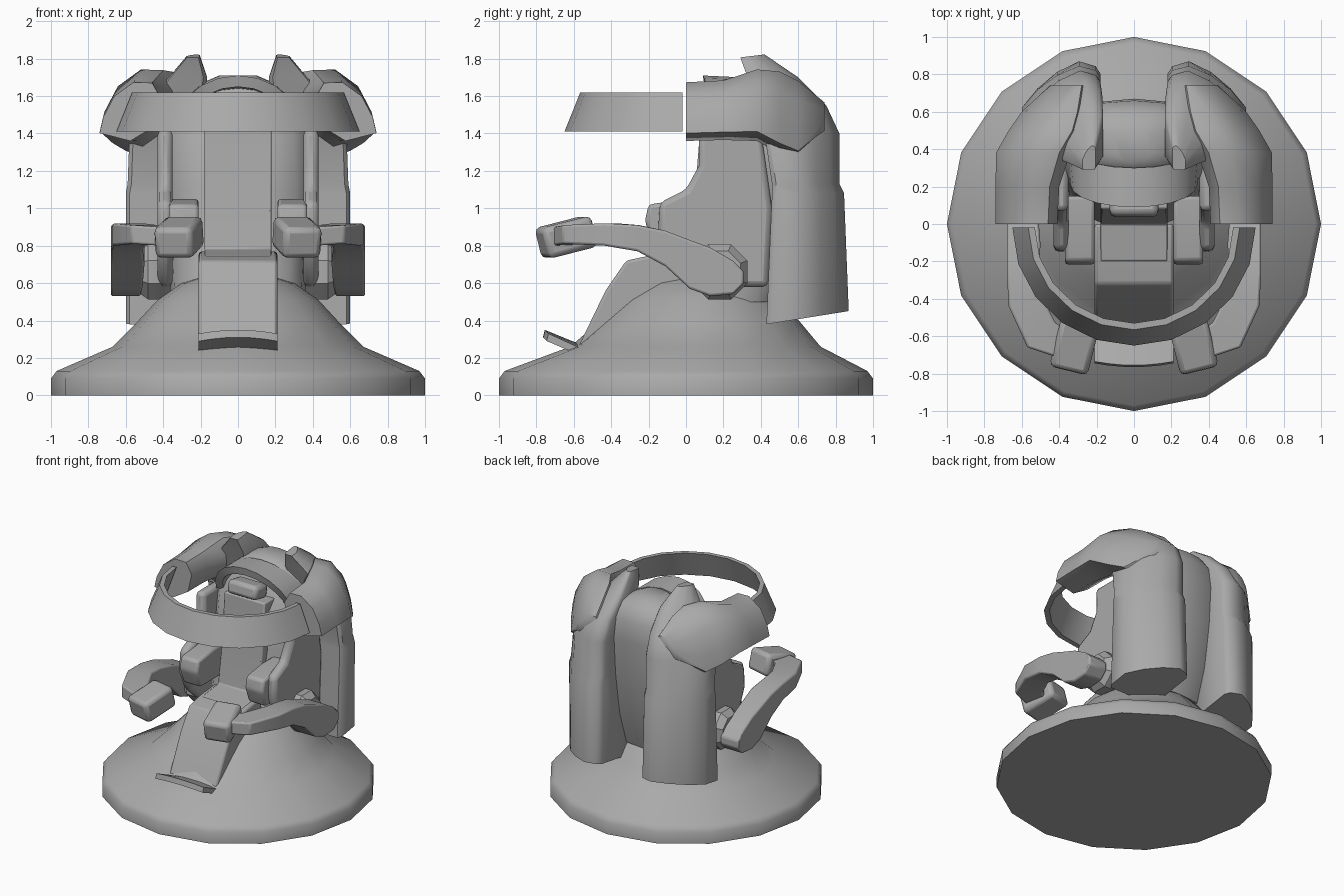
import bpy, bmesh, math
from math import cos, sin, pi
from mathutils import Matrix

if "Cube" in bpy.data.objects:
    bpy.data.objects.remove(bpy.data.objects["Cube"])

grey = bpy.data.materials.new("mid grey")
grey.use_nodes = True
grey.diffuse_color = (0.4, 0.4, 0.4, 1)
grey.node_tree.nodes["Principled BSDF"].inputs["Base Color"].default_value = (0.4, 0.4, 0.4, 1)


def finish(name, bm, mirror=False, bevel=0.0, angle=35):
    bmesh.ops.recalc_face_normals(bm, faces=bm.faces)
    mesh = bpy.data.meshes.new(name)
    bm.to_mesh(mesh)
    bm.free()
    mesh.materials.append(grey)
    ob = bpy.data.objects.new(name, mesh)
    bpy.context.collection.objects.link(ob)
    if bevel:
        mod = ob.modifiers.new("Bevel", "BEVEL")
        mod.width, mod.segments, mod.limit_method = bevel, 2, "ANGLE"
    if mirror:
        mod = ob.modifiers.new("Mirror", "MIRROR")
        mod.use_mirror_merge = False
    bpy.ops.object.select_all(action="DESELECT")
    ob.select_set(True)
    bpy.context.view_layer.objects.active = ob
    bpy.ops.object.shade_smooth_by_angle(angle=math.radians(angle))


def loft(name, rings, **kw):
    """Skin a list of equal-length point rings and cap both ends."""
    bm = bmesh.new()
    rows = [[bm.verts.new(p) for p in ring] for ring in rings]
    n = len(rows[0])
    for a, b in zip(rows, rows[1:]):
        for i in range(n):
            j = (i + 1) % n
            bm.faces.new((a[i], a[j], b[j], b[i]))
    bm.faces.new(rows[0])
    bm.faces.new(rows[-1])
    finish(name, bm, **kw)


def extrude(name, profile, x0, x1, **kw):
    """Side profile (y, z) extruded across x."""
    loft(name, [[(x, y, z) for y, z in profile] for x in (x0, x1)], **kw)


def box(name, centre, size, pitch=0, yaw=0, **kw):
    bm = bmesh.new()
    turn = Matrix.Rotation(math.radians(yaw), 4, "Z") @ Matrix.Rotation(math.radians(pitch), 4, "X")
    bmesh.ops.create_cube(bm, size=1, matrix=Matrix.Translation(centre) @ turn @ Matrix.Diagonal((*size, 1)))
    finish(name, bm, **kw)


def oval(w, y0, y1, z, n=16, power=0.8):
    """Slightly squared oval ring, centred on x."""
    pts = []
    for i in range(n):
        c, s = cos(2 * pi * i / n), sin(2 * pi * i / n)
        px = math.copysign(abs(c) ** power, c)
        py = math.copysign(abs(s) ** power, s)
        pts.append((px * w, (y0 + y1) / 2 + py * (y1 - y0) / 2, z))
    return pts


# Round base flaring up into a dome
levels = [(1, 0, 0), (1, .09, 0), (.97, .13, 0), (.67, .26, .05), (.55, .38, .07),
          (.43, .51, .08), (.3, .6, .08), (.12, .66, .08)]
loft("base", [[(r * cos(i * pi / 8), dy + r * sin(i * pi / 8), z) for i in range(16)]
              for r, z, dy in levels], angle=60)

# Seat shell column
shell = [(.36, -.05, .52, .5), (.37, .02, .6, .75), (.41, .1, .65, 1.1), (.39, .12, .67, 1.4),
         (.33, .25, .66, 1.56), (.24, .27, .61, 1.65), (.1, .33, .52, 1.71)]
loft("seat_shell", [oval(*s) for s in shell], angle=50)

# Seat back, leg rest and foot plate
extrude("seat_back", [(-.2, .75), (0, .78), (.05, 1.1), (.08, 1.48), (.3, 1.48), (.3, .6), (-.2, .6)],
        -.18, .18, bevel=.01)
extrude("leg_rest", [(-.58, .25), (-.43, .56), (-.32, .72), (-.18, .75), (0, .77), (0, .55),
                     (-.25, .5), (-.52, .25)], -.21, .21, bevel=.015)
plate = []
for k in range(7):
    u = k / 3 - 1
    front = -.765 + .02 * u * u
    plate.append([(.21 * u, y, z - .02 * u * u) for y, z in
                  ((front, .31), (front + .01, .35), (-.56, .27), (-.58, .24))])
loft("foot_plate", plate)

# Side wings and arm rests
extrude("seat_wing", [(-.15, .86), (-.14, 1.03), (0, 1.1), (.07, 1.23), (.07, 1.42), (.4, 1.42),
                      (.46, 1.0), (.44, .58), (.05, .58), (-.08, .7)], .35, .43, mirror=True, bevel=.03)
extrude("arm_rest", [(-.22, .93), (-.2, 1.02), (0, 1.05), (.15, 1.05), (.15, .8), (-.17, .8)],
        .21, .37, mirror=True, bevel=.02)

# Arched hood around the head with a pillow inside
arch = []
for k in range(11):
    a = pi * k / 10
    arch.append([(w * cos(a), y + .12 * (1 - sin(a)), 1.42 + h * sin(a)) for w, y, h in
                 ((.34, .09, .29), (.36, .3, .28), (.30, .3, .22), (.28, .1, .23))])
loft("hood", arch, angle=40)
box("head_pillow", (0, .12, 1.54), (.26, .16, .11), pitch=-10, bevel=.03)

# Rear packs rising into fins: (inner x, outer x, front y, back y, z)
pack = [(.18, .6, .43, .87, .38), (.18, .6, .46, .845, 1.08), (.18, .59, .46, .82, 1.13),
        (.18, .58, .42, .82, 1.4), (.17, .5, .37, .75, 1.55), (.165, .37, .33, .6, 1.7),
        (.205, .275, .29, .42, 1.82)]
plan = [(.1, 0), (0, .12), (0, .85), (.06, .94), (.27, 1), (.55, .87), (.8, .67), (1, .42), (1, .06), (.95, 0)]
rings = [[(a + u * (b - a), c + v * (d - c), z) for u, v in plan] for a, b, c, d, z in pack]
rings[0] = [(x, y, z + (y - .43) * .16) for x, y, z in rings[0]]
rings[-1] = [(x, y, z + (y - .4) * .12) for x, y, z in rings[-1]]
loft("rear_pack", rings, mirror=True, angle=42)

# Shoulder sleeves: (y, inner x, outer x, bottom z, top z)
sleeve = [(0, .41, .74, 1.36, 1.68), (.2, .40, .74, 1.365, 1.69), (.38, .34, .738, 1.36, 1.75),
          (.5, .27, .67, 1.29, 1.74), (.6, .25, .6, 1.25, 1.69), (.74, .25, .45, 1.4, 1.57)]
outline = [(1, .13), (.94, .4), (.76, .75), (.45, .98), (.15, .97), (0, .7), (.1, .25), (.5, 0)]
loft("shoulder_sleeve", [[(a + u * (b - a), y, c + v * (d - c)) for u, v in outline]
                         for y, a, b, c, d in sleeve], mirror=True, angle=50)

# Half ring guard with slanted wall
guard = []
for k in range(11):
    a = pi + pi * k / 10
    guard.append([(r * cos(a), -.02 + (r - .02) * sin(a), z) for r, z in
                  ((.65, 1.41), (.565, 1.62), (.53, 1.62), (.61, 1.41))])
loft("ring_guard", guard, angle=20)

# Control arms: (outer x, y), (inner x, y), bottom z, top z
arm = [((.68, .31), (.52, .31), .6, .66), ((.68, .25), (.52, .25), .54, .72),
       ((.68, .13), (.52, .13), .53, .79), ((.68, .02), (.51, .02), .57, .83),
       ((.68, -.11), (.5, -.11), .69, .88), ((.68, -.26), (.51, -.25), .77, .91),
       ((.67, -.44), (.5, -.37), .8, .92), ((.57, -.66), (.42, -.53), .81, .91),
       ((.42, -.71), (.33, -.58), .8, .9)]
loft("control_arm", [[(*o, lo), (*o, hi), (*i, hi), (*i, lo)] for o, i, lo, hi in arm],
     mirror=True, bevel=.012)
box("hand_block", (.315, -.64, .845), (.21, .28, .17), pitch=14, yaw=14, mirror=True, bevel=.03)

# Pivot hubs
hub = [(.36, .13), (.42, .16), (.48, .16), (.53, .12)]
loft("pivot_hub", [[(x, .18 + r * cos(a * pi / 4 + .39), .66 + r * sin(a * pi / 4 + .39))
                    for a in range(8)] for x, r in hub], mirror=True)
